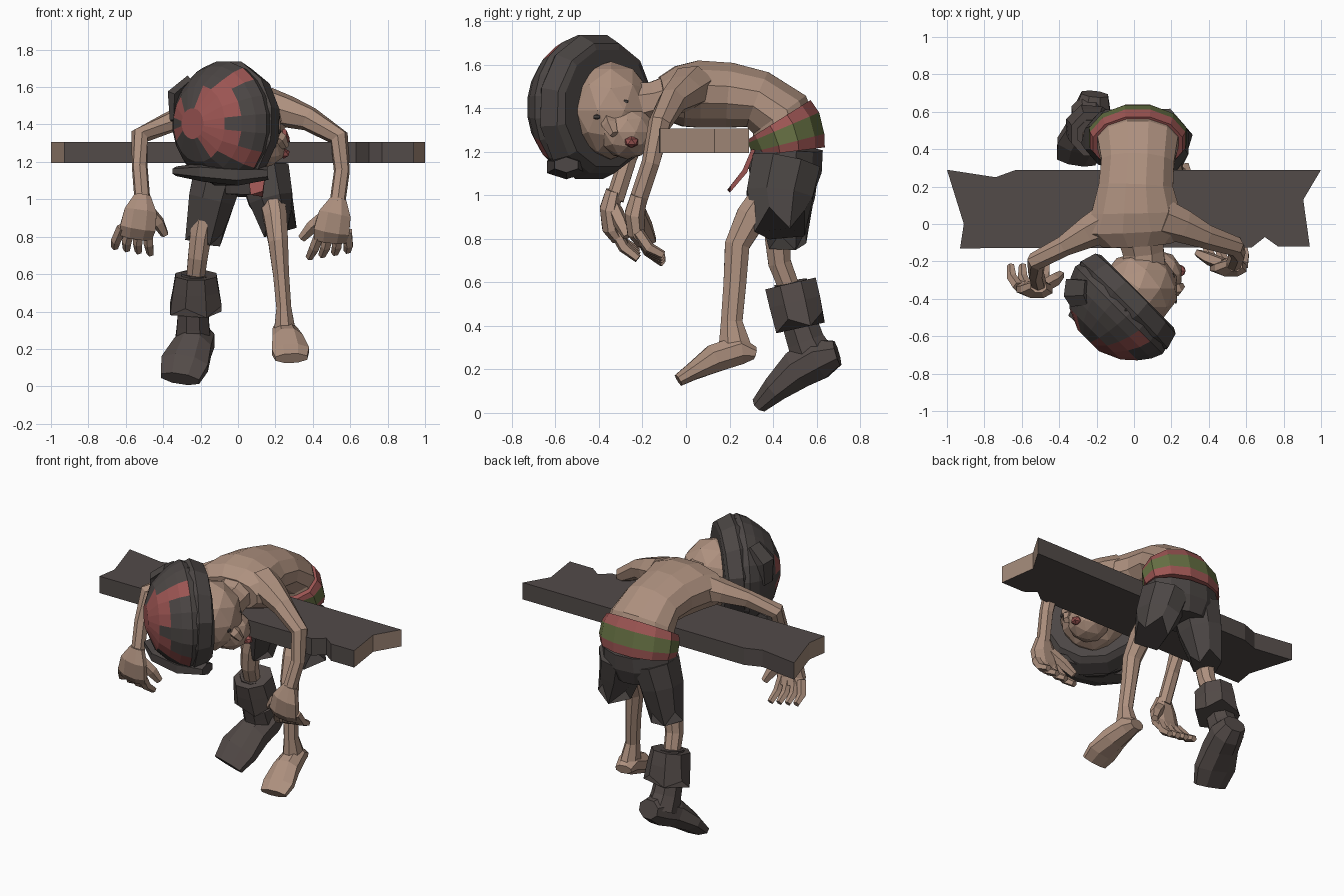
import bpy, bmesh, math
from mathutils import Vector as V

COL = {"skin": (.42, .28, .21), "plank_wood": (.085, .07, .066), "cut_wood": (.36, .25, .19),
       "dark_cloth": (.071, .061, .058), "leather": (.086, .069, .064),
       "red_cloth": (.33, .09, .085), "green_sash": (.13, .16, .055)}
MAT = {}
for k, c in COL.items():
    MAT[k] = bpy.data.materials.new(k)
    MAT[k].diffuse_color = (*c, 1)


def finish(name, bm, mats):
    bmesh.ops.recalc_face_normals(bm, faces=bm.faces)
    me = bpy.data.meshes.new(name)
    bm.to_mesh(me)
    bm.free()
    for m in mats:
        me.materials.append(MAT[m])
    ob = bpy.data.objects.new(name, me)
    bpy.context.collection.objects.link(ob)
    return ob


def tube(name, pts, mat, n=8, ref=(1, 0, 0), rag=0, bands=None):
    """Loft elliptical rings (x, y, z, half width along ref, half depth) along a path."""
    mats = [mat] if isinstance(mat, str) else mat
    bm = bmesh.new()
    P = [V(p[:3]) for p in pts]
    rings = []
    for i, p in enumerate(pts):
        t = (P[min(i + 1, len(P) - 1)] - P[max(i - 1, 0)]).normalized()
        u = V(ref)
        u = (u - t * u.dot(t)).normalized()
        w = t.cross(u)
        a, b = p[3], p[4] if len(p) > 4 else p[3]
        ring = []
        for k in range(n):
            g = 2 * math.pi * (k + .5) / n
            co = P[i] + (u * a * math.cos(g) + w * b * math.sin(g)) * 1.03
            if rag and i == len(pts) - 1:
                co += t * rag * (1 if k % 2 else -.7)
            ring.append(bm.verts.new(co))
        rings.append(ring)
    for i in range(len(rings) - 1):
        for k in range(n):
            j = (k + 1) % n
            f = bm.faces.new((rings[i][k], rings[i][j], rings[i + 1][j], rings[i + 1][k]))
            f.material_index = bands[i] if bands else 0
    bm.faces.new(rings[0])
    bm.faces.new(rings[-1])
    return finish(name, bm, mats)


def blob(name, c, r, mat, sub=2):
    bm = bmesh.new()
    bmesh.ops.create_icosphere(bm, subdivisions=sub, radius=1)
    for v in bm.verts:
        v.co = V([v.co[i] * r[i] + c[i] for i in range(3)])
    return finish(name, bm, [mat])


# Broken plank, pale on the snapped ends
outline = [(-1, .29), (-.91, 0), (-.93, -.13), (.63, -.125), (.70, -.07), (.77, -.12),
           (.94, -.12), (.905, .13), (1, .29), (-.63, .29), (-.74, .25)]
bm = bmesh.new()
f = bm.faces.new([bm.verts.new((x, y, 1.195)) for x, y in outline])
ext = bmesh.ops.extrude_face_region(bm, geom=[f])
bmesh.ops.translate(bm, vec=(0, 0, .112), verts=[g for g in ext["geom"] if isinstance(g, bmesh.types.BMVert)])
bm.normal_update()
for f in bm.faces:
    f.material_index = int(abs(f.normal.x) > .8 and abs(f.calc_center_median().x) > .85)
finish("plank", bm, ["plank_wood", "cut_wood"])

# Torso bent over the plank, and neck
tube("torso", [(.02, .46, 1.26, .23, .16), (.02, .43, 1.37, .215, .15), (.02, .33, 1.44, .195, .135),
               (.01, .2, 1.46, .20, .15), (.01, .06, 1.465, .24, .155), (.015, -.03, 1.455, .285, .14),
               (.02, -.11, 1.445, .19, .10)], "skin", 12)
tube("neck", [(.03, -.03, 1.46, .13, .11), (.05, -.15, 1.43, .115, .095), (.06, -.3, 1.40, .12)], "skin", 8)

# Sash in three bands, with a hanging end
tube("sash", [(.02, .475, 1.20, .25, .165), (.02, .47, 1.24, .262, .172), (.02, .447, 1.31, .257, .18),
              (.02, .425, 1.345, .24, .175)], ["red_cloth", "green_sash"], 12, bands=[0, 1, 0])
tube("sash_end", [(.1, .31, 1.21, .055, .012), (.1, .27, 1.11, .06, .016), (.1, .205, 1.03, .045, .012)],
     "red_cloth", 4, rag=.015)

# Ragged shorts
tube("shorts_seat", [(.02, .465, 1.22, .24, .165), (.015, .455, 1.12, .255, .17), (.01, .45, 1.02, .17, .14)],
     "dark_cloth", 12)
tube("left_shorts_leg", [(-.1, .46, 1.15, .14, .16), (-.14, .455, 1.0, .13, .145), (-.18, .465, .81, .10, .09)],
     "dark_cloth", 8, rag=.045)
tube("right_shorts_leg", [(.14, .46, 1.15, .14, .165), (.175, .43, 1.0, .125, .16), (.21, .43, .88, .095, .12)],
     "dark_cloth", 8, rag=.06)

# Legs
tube("right_leg", [(.17, .4, 1.05, .07), (.2, .30, .9, .065, .075), (.215, .235, .77, .055, .06),
                   (.23, .225, .6, .045, .055), (.245, .21, .42, .042, .052), (.25, .225, .3, .06, .08)], "skin", 8)
tube("left_leg", [(-.16, .43, 1.0, .075), (-.2, .42, .8, .06), (-.215, .43, .69, .055), (-.23, .48, .56, .05)],
     "skin", 8)
tube("bare_foot", [(.24, .315, .275, .055, .03), (.25, .25, .29, .068, .07), (.265, .13, .25, .085, .068),
                   (.28, .03, .19, .105, .042), (.285, -.035, .15, .09, .03)], "skin", 8)
# Boot with folded cuff
tube("boot_shaft", [(-.225, .48, .6, .08), (-.24, .52, .42, .085), (-.24, .55, .33, .09, .09),
                    (-.24, .59, .24, .10, .11)], "leather", 8)
tube("boot_cuff", [(-.225, .48, .595, .115, .125), (-.225, .50, .51, .13, .125), (-.225, .52, .42, .145, .12)],
     "leather", 8, rag=.03)
tube("boot_foot", [(-.21, .695, .275, .075, .06), (-.22, .61, .25, .10, .10), (-.245, .52, .205, .11, .095),
                   (-.285, .42, .12, .135, .065), (-.31, .34, .04, .11, .04)], "leather", 8)

# Arms
tube("left_arm", [(-.12, .02, 1.48, .11, .10), (-.24, -.04, 1.455, .085, .07), (-.37, -.115, 1.41, .055),
                  (-.525, -.2, 1.34, .05), (-.525, -.265, 1.17, .042), (-.51, -.325, .98, .042)],
     "skin", 7, ref=(0, 1, 0))
tube("right_arm", [(.15, .03, 1.5, .11, .10), (.26, -.01, 1.47, .09, .085), (.38, -.065, 1.43, .065),
                   (.54, -.12, 1.33, .052), (.555, -.16, 1.15, .042), (.53, -.22, .97, .042)],
     "skin", 7, ref=(0, 1, 0))


# Hanging hands with four fingers and a thumb
def hand(label, side, wrist, lean):
    def p(dx, dy, dz, *r):
        return (wrist[0] + side * (dx - lean * dz / .3), wrist[1] + dy, wrist[2] + dz, *r)
    tube(label + "_palm", [p(0, 0, .02, .045, .04), p(.01, -.02, -.06, .09, .048),
                           p(.025, -.015, -.15, .1, .042), p(.035, .015, -.2, .09, .03)], "skin", 8)
    for i in range(4):
        o = .11 - i * .047
        tube(f"{label}_finger_{i + 1}",
             [p(o, -.005, -.15, .028), p(o * 1.25 + .005, .045, -.222 - .006 * i, .027),
              p(o * 1.35, .11, -.255 - .012 * i, .02)], "skin", 5)
    tube(label + "_thumb", [p(-.03, 0, -.06, .035), p(-.085, .03, -.125, .035), p(-.12, .06, -.19, .022)], "skin", 5)


hand("left_hand", -1, (-.51, -.33, 1.0), 0)
hand("right_hand", 1, (.53, -.215, .98), -.11)

# Head turned to one side, with jaw, nose, eyes and mouth
blob("head", (.03, -.345, 1.39), (.21, .20, .225), "skin")
blob("jaw", (.13, -.27, 1.29), (.13, .13, .125), "skin")
tube("nose", [(.17, -.36, 1.36, .04), (.23, -.35, 1.32, .035), (.255, -.33, 1.28, .02)], "skin", 5, ref=(0, 1, 0))
for i, c in enumerate([(.222, -.41, 1.36), (.208, -.28, 1.43)]):
    blob(f"eye_{i + 1}", c, (.01, .018, .013), "dark_cloth", 1)
blob("mouth", (.245, -.25, 1.245), (.035, .035, .028), "red_cloth", 1)

# Cap: rings along its tilted axis, with a red crescent across the crown
cap_rings = [(-.03, .27, .25), (0, .30, .29), (.1, .325, .325), (.16, .30, .30), (.22, .255, .255),
             (.28, .19, .2), (.33, .08, .08)]
cap = tube("cap", [(-.01 - s * .707, -.39 - s * .707, 1.405, a, b) for s, a, b in cap_rings],
           ["dark_cloth", "red_cloth"], 20, ref=(1, -1, 0))
for f in cap.data.polygons:
    x, y, z = f.center
    right_edge = -.04 + max(0, 1.36 - z) * .9 + max(0, z - 1.45) * .35
    left_edge = -.32 + max(0, 1.36 - z) * 1.7 + max(0, z - 1.48) * 1.4
    f.material_index = int(f.normal.y < -.2 and left_edge < x < right_edge and 1.13 < z < 1.67)
# Turned-up cuff, peak and folds on the cap
tube("cap_cuff", [(.02, -.36, 1.40, .275, .27), (.005, -.375, 1.40, .305, .30), (-.055, -.435, 1.405, .33, .333),
                  (-.075, -.455, 1.405, .30, .31)], "dark_cloth", 12, ref=(1, -1, 0))
tube("cap_peak", [(-.33, -.45, 1.15, .05, .025), (-.18, -.53, 1.145, .1, .05), (.0, -.55, 1.13, .1, .055),
                  (.16, -.55, 1.14, .06, .035)], "dark_cloth", 6, ref=(0, 1, 0))
tube("cap_top_fold", [(-.05, -.44, 1.70, .07, .03), (.06, -.5, 1.65, .06, .03), (.15, -.57, 1.52, .05, .02)],
     "dark_cloth", 5, ref=(0, 1, 0))
tube("cap_side_fold", [(-.25, -.36, 1.64, .07, .03), (-.34, -.36, 1.56, .08, .04), (-.345, -.37, 1.42, .06, .02)],
     "dark_cloth", 5, ref=(0, 1, 0))
